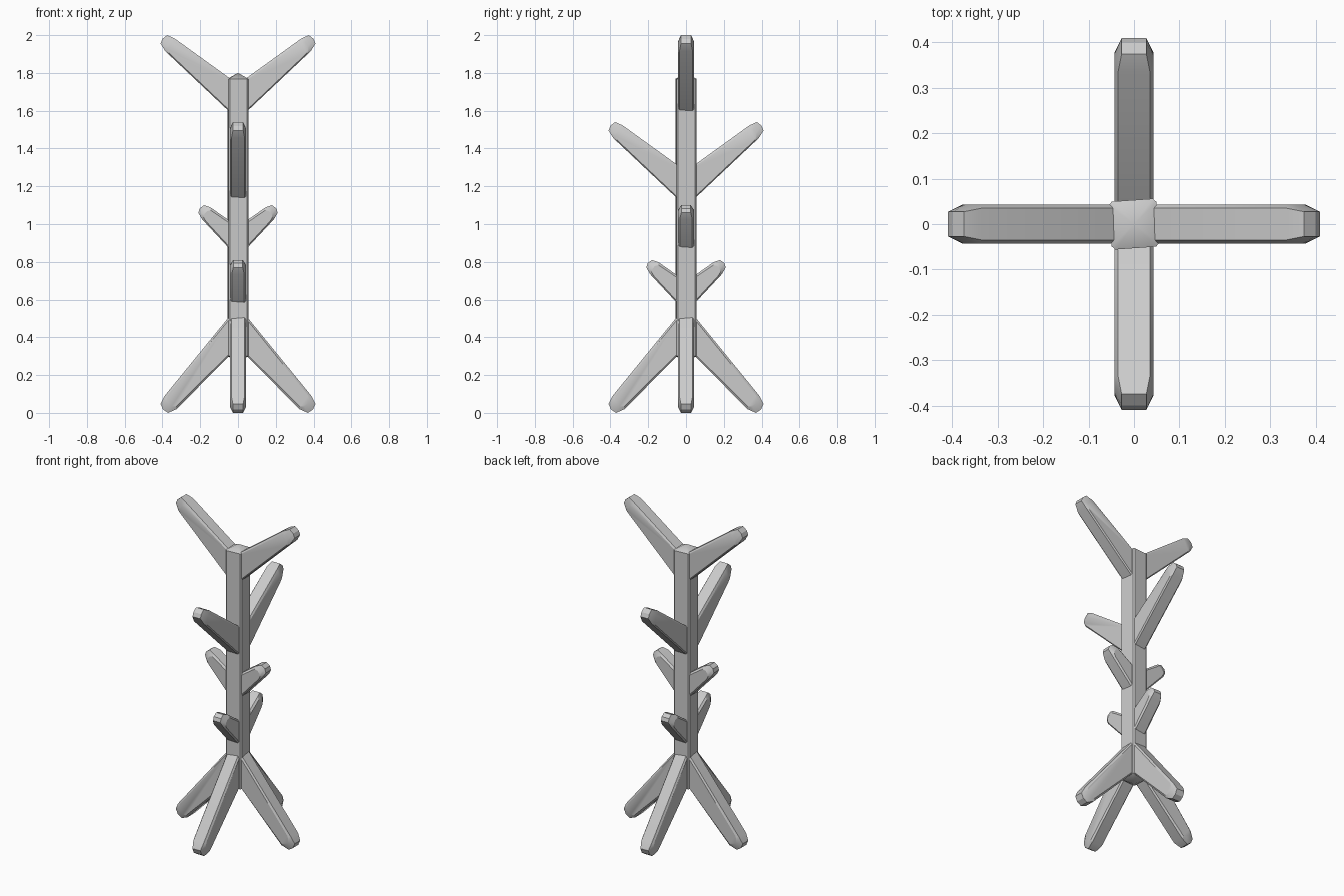
import bpy, bmesh, math
from mathutils import Matrix

old = bpy.data.objects.get("Cube")
if old:
    bpy.data.objects.remove(old, do_unlink=True)

grey = bpy.data.materials.new("plain grey")
grey.use_nodes = True
grey.diffuse_color = (0.6, 0.6, 0.6, 1)
grey.node_tree.nodes["Principled BSDF"].inputs["Base Color"].default_value = (0.6, 0.6, 0.6, 1)


def finish(name, bm, turn=0.0):
    """Turn the mesh about the z axis, link it and shade it."""
    bm.transform(Matrix.Rotation(math.radians(turn), 4, "Z"))
    bmesh.ops.recalc_face_normals(bm, faces=bm.faces)
    mesh = bpy.data.meshes.new(name)
    bm.to_mesh(mesh)
    bm.free()
    mesh.materials.append(grey)
    obj = bpy.data.objects.new(name, mesh)
    bpy.context.collection.objects.link(obj)
    bpy.ops.object.select_all(action="DESELECT")
    obj.select_set(True)
    bpy.context.view_layer.objects.active = obj
    bpy.ops.object.shade_smooth_by_angle(angle=math.radians(25))
    return obj


def branch(name, outline, inner, turn, lift=0.0):
    """Loft a tapered bar: chamfered rim outline (r, z, half width) and flat side outline (r, z)."""
    bm = bmesh.new()
    rings = [
        [bm.verts.new((r, -0.043, z + lift)) for r, z in inner],
        [bm.verts.new((r, -w, z + lift)) for r, z, w in outline],
        [bm.verts.new((r, w, z + lift)) for r, z, w in outline],
        [bm.verts.new((r, 0.043, z + lift)) for r, z in inner],
    ]
    n = len(outline)
    for a, b in zip(rings, rings[1:]):
        for i in range(n):
            j = (i + 1) % n
            bm.faces.new((a[i], a[j], b[j], b[i]))
    bm.faces.new(rings[0])
    bm.faces.new(rings[-1])
    return finish(name, bm, turn)


# Post: square bar with chamfered corners and shallow pointed ends
bm = bmesh.new()
half, cut = 0.053, 0.008
corners = []
for sx, sy in ((1, 1), (-1, 1), (-1, -1), (1, -1)):
    pair = [(sx * half, sy * (half - cut)), (sx * (half - cut), sy * half)]
    corners += pair if sx * sy > 0 else pair[::-1]
low = [bm.verts.new((x, y, 0.3)) for x, y in corners]
high = [bm.verts.new((x, y, 1.768)) for x, y in corners]
foot = bm.verts.new((0, 0, 0.27))
peak = bm.verts.new((0, 0, 1.8))
for i in range(len(corners)):
    j = (i + 1) % len(corners)
    bm.faces.new((low[i], low[j], high[j], high[i]))
    bm.faces.new((high[i], high[j], peak))
    bm.faces.new((low[j], low[i], foot))
finish("post", bm, 4)

# Long hooks: upper pair left and right, lower pair front and back
long_rim = [(0.03, 1.58, 0.035), (0.385, 1.915, 0.035), (0.41, 1.955, 0.027),
            (0.4, 1.98, 0.027), (0.375, 2.0, 0.027), (0.335, 1.982, 0.035), (0.03, 1.762, 0.035)]
long_side = [(0.03, 1.588), (0.365, 1.905), (0.375, 1.925),
             (0.37, 1.94), (0.355, 1.96), (0.335, 1.965), (0.03, 1.752)]
# Short hooks
short_rim = [(0.03, 0.853, 0.033), (0.19, 1.025, 0.033), (0.21, 1.06, 0.025),
             (0.203, 1.083, 0.025), (0.18, 1.1, 0.025), (0.145, 1.088, 0.033), (0.03, 1.007, 0.033)]
short_side = [(0.03, 0.863), (0.17, 1.015), (0.182, 1.035),
              (0.178, 1.052), (0.165, 1.068), (0.145, 1.073), (0.03, 0.995)]
# Legs
leg_rim = [(0.03, 0.318, 0.035), (0.325, 0.02, 0.035), (0.37, 0.0, 0.027),
           (0.397, 0.018, 0.027), (0.41, 0.048, 0.027), (0.39, 0.088, 0.035), (0.03, 0.53, 0.035)]
leg_side = [(0.03, 0.328), (0.328, 0.034), (0.352, 0.034),
            (0.37, 0.048), (0.378, 0.065), (0.372, 0.092), (0.03, 0.515)]

for side, turn in (("left", 0), ("right", 180)):
    branch(side + "_long_hook", long_rim, long_side, turn)
    branch(side + "_short_hook", short_rim, short_side, turn)
for side, turn in (("back", 90), ("front", 270)):
    branch(side + "_long_hook", long_rim, long_side, turn, -0.46)
    branch(side + "_short_hook", short_rim, short_side, turn, -0.29)
for i, side in enumerate(("left", "back", "right", "front")):
    branch(side + "_leg", leg_rim, leg_side, 90 * i)
